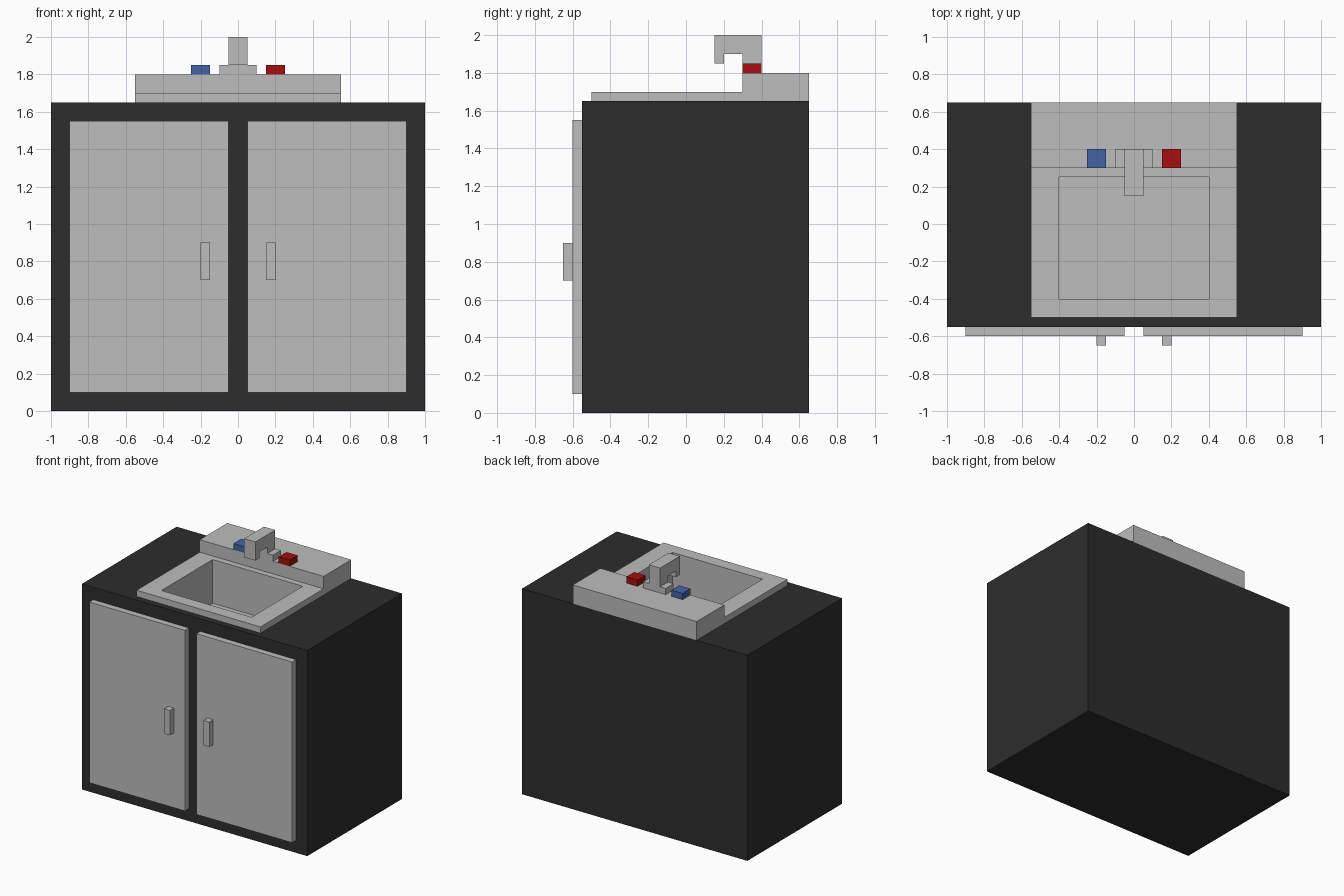
import bpy, bmesh

if "Cube" in bpy.data.objects:
    bpy.data.objects.remove(bpy.data.objects["Cube"], do_unlink=True)


def material(name, rgb):
    m = bpy.data.materials.new(name)
    m.use_nodes = True
    m.diffuse_color = (*rgb, 1)
    m.node_tree.nodes["Principled BSDF"].inputs["Base Color"].default_value = (*rgb, 1)
    return m


GREY = material("light grey", (0.51, 0.51, 0.51))
DARK = material("charcoal", (0.026, 0.026, 0.026))
RED = material("hot red", (0.38, 0.0044, 0.0044))
BLUE = material("cold blue", (0.058, 0.127, 0.366))


def extrude_profile(name, profile, x0, x1, mat):
    """Solid made by sweeping a (y, z) outline from x0 to x1."""
    bm = bmesh.new()
    face = bm.faces.new([bm.verts.new((x0, y, z)) for y, z in profile])
    swept = bmesh.ops.extrude_face_region(bm, geom=[face])["geom"]
    verts = [g for g in swept if isinstance(g, bmesh.types.BMVert)]
    bmesh.ops.translate(bm, verts=verts, vec=(x1 - x0, 0, 0))
    bmesh.ops.recalc_face_normals(bm, faces=bm.faces)
    mesh = bpy.data.meshes.new(name)
    bm.to_mesh(mesh)
    bm.free()
    mesh.materials.append(mat)
    ob = bpy.data.objects.new(name, mesh)
    bpy.context.collection.objects.link(ob)
    return ob


def box(name, x, y, z, mat):
    outline = [(y[0], z[0]), (y[1], z[0]), (y[1], z[1]), (y[0], z[1])]
    return extrude_profile(name, outline, x[0], x[1], mat)


def cut(target, x, y, z):
    """Subtract a box from the target and discard the cutter."""
    cutter = box("cutter", x, y, z, target.data.materials[0])
    cutter.hide_render = True
    mod = target.modifiers.new("cut", "BOOLEAN")
    mod.operation, mod.solver, mod.object = "DIFFERENCE", "EXACT", cutter
    bpy.context.view_layer.objects.active = target
    bpy.ops.object.modifier_apply(modifier=mod.name)
    bpy.data.objects.remove(cutter, do_unlink=True)


# Cabinet body with a recess for the basin
cabinet = box("cabinet", (-1, 1), (-0.55, 0.65), (0, 1.65), DARK)
cut(cabinet, (-0.42, 0.42), (-0.42, 0.27), (1.33, 1.9))

# Sink top: low rim in front, raised ledge behind, open over the basin
sink_top = extrude_profile("sink_top", [
    (-0.5, 1.65), (0.65, 1.65), (0.65, 1.8), (0.3, 1.8), (0.3, 1.7), (-0.5, 1.7)],
    -0.55, 0.55, GREY)
cut(sink_top, (-0.4, 0.4), (-0.4, 0.25), (1.5, 1.9))

# Basin: open box whose faces look inward
basin = box("basin", (-0.4, 0.4), (-0.4, 0.25), (1.35, 1.65), GREY)
bm = bmesh.new()
bm.from_mesh(basin.data)
bmesh.ops.delete(bm, geom=[f for f in bm.faces if f.normal.z > 0.9], context="FACES")
bmesh.ops.reverse_faces(bm, faces=bm.faces)
bm.to_mesh(basin.data)
bm.free()

# Faucet with its hooked spout, and the stepped foot on each side
extrude_profile("faucet", [
    (0.4, 1.8), (0.4, 2.0), (0.15, 2.0), (0.15, 1.85), (0.2, 1.85), (0.2, 1.9),
    (0.3, 1.9), (0.3, 1.8)], -0.05, 0.05, GREY)

# Mirrored parts: doors, handles, faucet feet and taps
for side, s, tap in (("left", 1, RED), ("right", -1, BLUE)):
    def span(a, b):
        return sorted((s * a, s * b))
    box(side + "_door", span(0.05, 0.9), (-0.6, -0.55), (0.1, 1.55), GREY)
    box(side + "_handle", span(0.15, 0.2), (-0.65, -0.6), (0.7, 0.9), GREY)
    box(side + "_faucet_foot", span(0.05, 0.1), (0.3, 0.4), (1.8, 1.85), GREY)
    box(side + "_tap", span(0.15, 0.25), (0.3, 0.4), (1.8, 1.85), tap)
